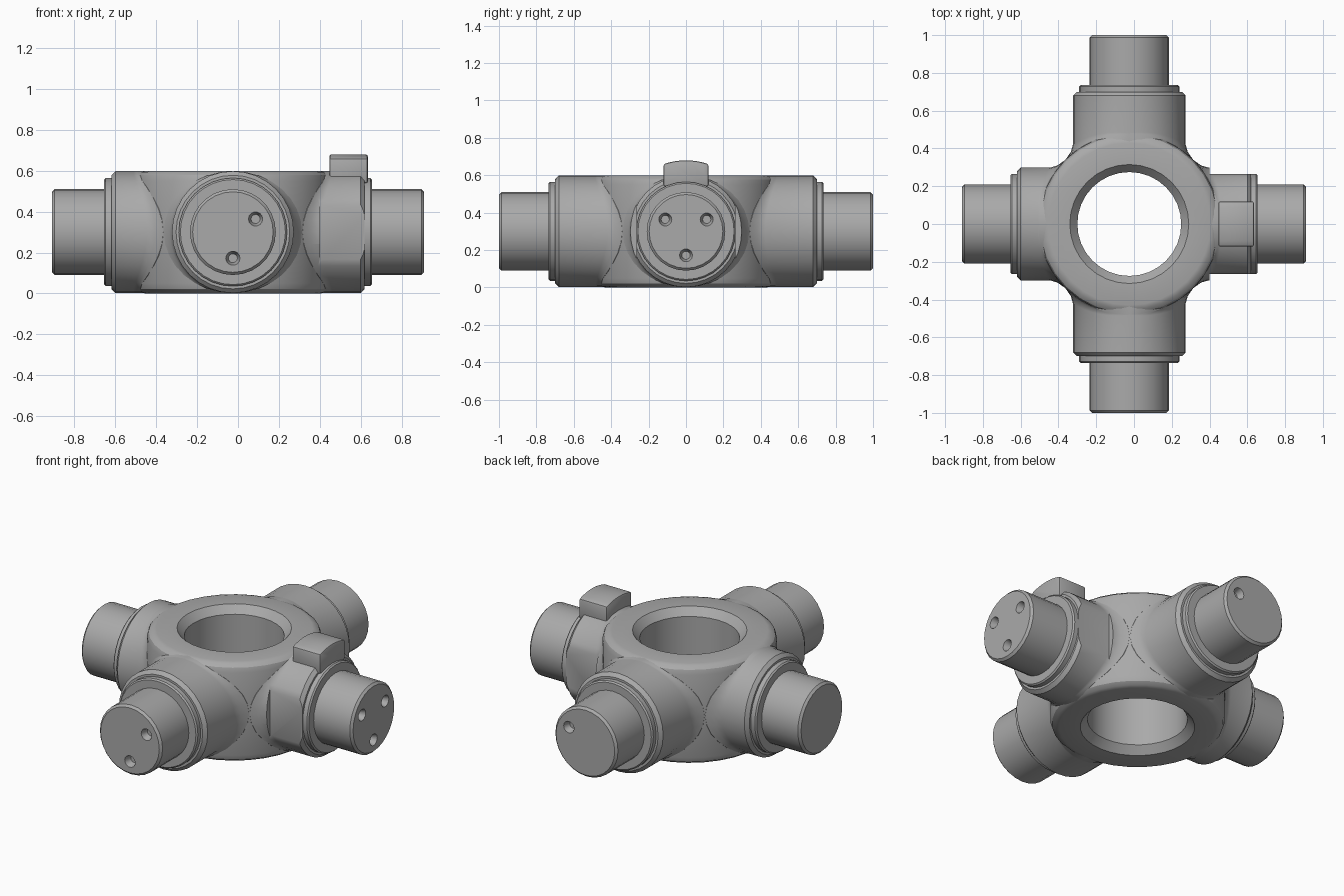
import bpy
import bmesh
from math import pi, cos, sin, sqrt, radians
from mathutils import Matrix, Vector

if "Cube" in bpy.data.objects:
    bpy.data.objects.remove(bpy.data.objects["Cube"])

CX, CZ = -0.025, 0.3          # hub centre
HUB_R, SLEEVE_R, COLLAR_R, PLUG_R = 0.48, 0.298, 0.265, 0.21

grey = bpy.data.materials.new("cast_grey")
grey.use_nodes = True
grey.diffuse_color = (0.4, 0.4, 0.4, 1)
grey.node_tree.nodes["Principled BSDF"].inputs["Base Color"].default_value = (0.4, 0.4, 0.4, 1)


def make_object(name, bm, matrix):
    bm.transform(matrix)
    bmesh.ops.recalc_face_normals(bm, faces=bm.faces[:])
    mesh = bpy.data.meshes.new(name)
    bm.to_mesh(mesh)
    bm.free()
    mesh.materials.append(grey)
    obj = bpy.data.objects.new(name, mesh)
    bpy.context.collection.objects.link(obj)
    return obj


def activate(obj):
    bpy.ops.object.select_all(action='DESELECT')
    obj.select_set(True)
    bpy.context.view_layer.objects.active = obj


def finish(obj):
    activate(obj)
    bpy.ops.object.shade_smooth_by_angle(angle=radians(30))


def cut(obj, cutter):
    mod = obj.modifiers.new("cut", 'BOOLEAN')
    mod.operation = 'DIFFERENCE'
    mod.solver = 'EXACT'
    mod.object = cutter
    activate(obj)
    bpy.ops.object.modifier_apply(modifier=mod.name)
    bpy.data.objects.remove(cutter)


def loft(rings, closed=False):
    """Skin a list of point rings; cap the ends unless the loop closes."""
    bm = bmesh.new()
    loops = [[bm.verts.new(p) for p in ring] for ring in rings]
    n = len(loops[0])
    pairs = list(zip(loops, loops[1:]))
    if closed:
        pairs.append((loops[-1], loops[0]))
    else:
        bm.faces.new(loops[0])
        bm.faces.new(loops[-1])
    for a, b in pairs:
        for i in range(n):
            j = (i + 1) % n
            bm.faces.new((a[i], a[j], b[j], b[i]))
    return bm


def angles(n):
    return [2 * pi * i / n for i in range(n)]


def lathe_x(profile, n):
    return loft([[(d, r * cos(t), r * sin(t)) for t in angles(n)] for d, r in profile])


def sleeve_rings(end):
    """Straight tube whose root flares softly into the round hub."""
    ts = angles(32)

    def hub_d(y):
        return sqrt(HUB_R ** 2 - y ** 2)

    def ring(flare, lift):
        pts = []
        for t in ts:
            y = (SLEEVE_R + flare) * cos(t)
            pts.append((hub_d(y) + lift * abs(cos(t)), y, SLEEVE_R * sin(t)))
        return pts

    def plain(d, r):
        return [(d, r * cos(t), r * sin(t)) for t in ts]

    root = [(0.325, y, z) for d, y, z in ring(0.04, 0)]
    return [root, ring(0.04, 0), ring(0.012, 0.014), ring(0, 0.045),
            plain(end - 0.02, SLEEVE_R), plain(end, SLEEVE_R - 0.02)]


# Hub: ring with rounded outer rims and a chamfered bore
half = [(0.275, 0.255), (0.315, 0.3), (0.43, 0.3), (0.452, 0.294),
        (0.471, 0.278), (0.48, 0.25)]
section = half + [(r, -z) for r, z in reversed(half)]
hub = make_object("hub", loft([[(r * cos(t), r * sin(t), z) for t in angles(32)]
                               for r, z in section], closed=True),
                  Matrix.Translation((CX, 0, CZ)))
finish(hub)

# Four arms: direction, collar distance from the hub axis, plug tip distance
arms = {"left": (0, 0.68, 0.935), "back": (90, 0.735, 1.0),
        "right": (180, 0.63, 0.885), "front": (270, 0.735, 1.0)}

for side, (turn, reach, tip) in arms.items():
    place = Matrix.Translation((CX, 0, CZ)) @ Matrix.Rotation(radians(turn), 4, 'Z')

    sleeve = make_object(side + "_sleeve", loft(sleeve_rings(reach - 0.035)), place)
    if side == "left":
        # Wrench flats on both sides
        bm = bmesh.new()
        for s in (-1, 1):
            bmesh.ops.create_cube(bm, size=1, matrix=Matrix.Translation((0.625, s * 0.365, 0))
                                  @ Matrix.Diagonal((0.4, 0.2, 0.8, 1)))
        cut(sleeve, make_object("flat_cutter", bm, place))
    finish(sleeve)

    c = 0.008
    finish(make_object(side + "_collar", lathe_x(
        [(reach - 0.1, COLLAR_R), (reach - c, COLLAR_R), (reach, COLLAR_R - c)], 32), place))

    # Plug with three tapered pin sockets
    plug = make_object(side + "_plug", lathe_x(
        [(reach - 0.06, PLUG_R), (tip - 0.013, PLUG_R), (tip, PLUG_R - 0.013)], 28), place)
    bm = bmesh.new()
    for a in (30, 150, 270):
        spot = Vector((tip, 0.128 * cos(radians(a)), 0.128 * sin(radians(a))))
        bmesh.ops.create_cone(bm, cap_ends=True, segments=14, radius1=0.022, radius2=0.048,
                              depth=0.08, matrix=Matrix.Translation(spot)
                              @ Matrix.Rotation(pi / 2, 4, 'Y'))
    cut(plug, make_object("socket_cutter", bm, place))
    finish(plug)

# Key tab on top of the left sleeve, with a gently arched top
arch = [(0.12 * k / 4, 0.68 - 0.02 * (k / 4) ** 2) for k in range(4, -5, -1)]
outline = [(-0.12, 0.54), (0.12, 0.54)] + arch
tab = make_object("key_tab", loft([[(x, y, z) for y, z in outline] for x in (0.447, 0.635)]),
                  Matrix.Identity(4))
bevel = tab.modifiers.new("soft_edges", 'BEVEL')
bevel.width = 0.01
bevel.segments = 2
bevel.limit_method = 'ANGLE'
activate(tab)
bpy.ops.object.modifier_apply(modifier=bevel.name)
finish(tab)
